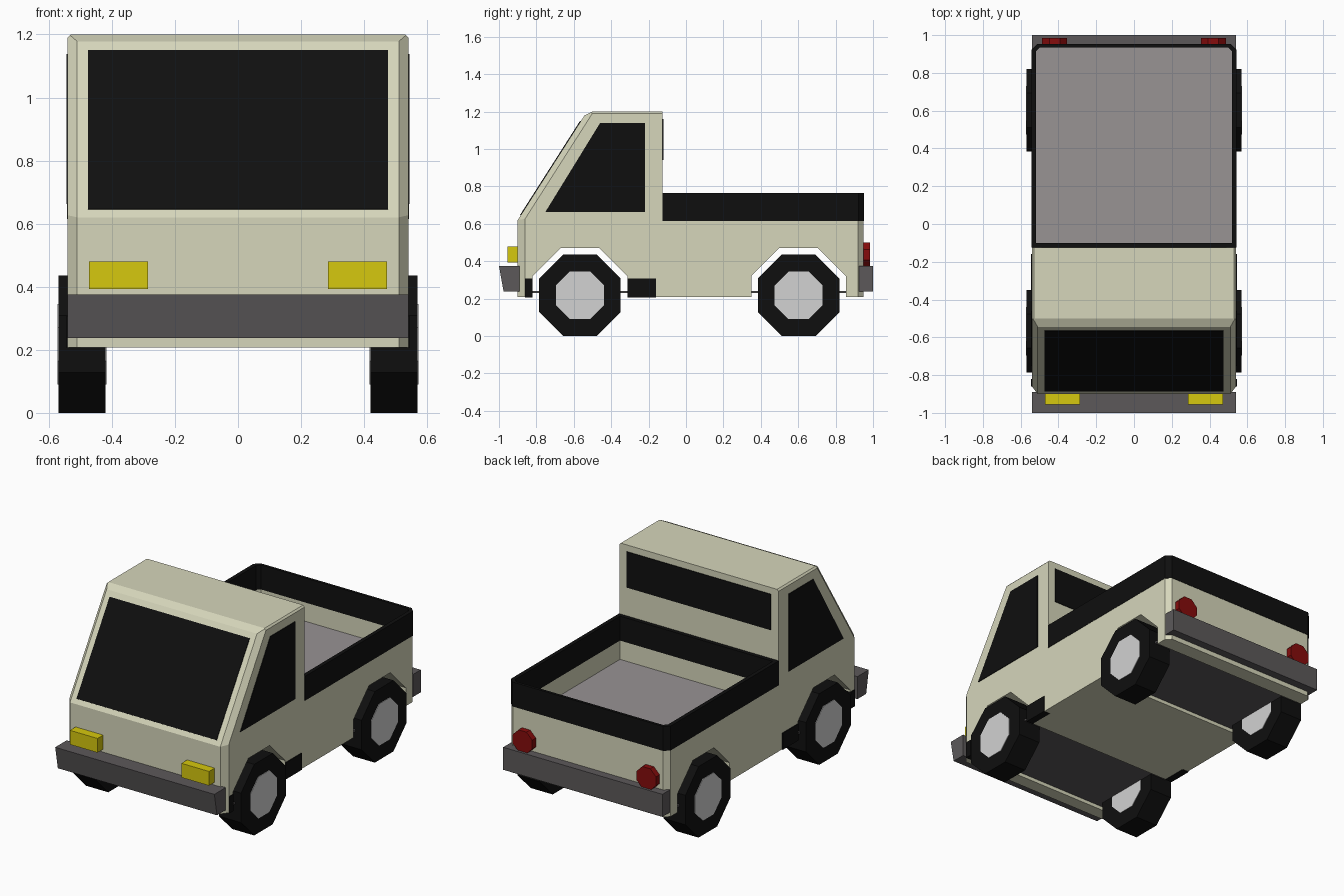
import bpy, bmesh, math
from mathutils import Vector

if "Cube" in bpy.data.objects:
    bpy.data.objects.remove(bpy.data.objects["Cube"])


def material(name, r, g, b):
    # sRGB bytes to linear
    lin = [((c / 255 + 0.055) / 1.055) ** 2.4 if c > 10 else c / 255 / 12.92 for c in (r, g, b)]
    m = bpy.data.materials.new(name)
    m.diffuse_color = (*lin, 1)
    m.use_nodes = True
    m.node_tree.nodes["Principled BSDF"].inputs["Base Color"].default_value = m.diffuse_color
    return m


CREAM = material("cream paint", 214, 214, 187)
BLACK = material("black", 15, 15, 15)
GREY = material("dark grey", 92, 89, 90)
FLOOR = material("bed grey", 152, 147, 148)
HUB = material("hub silver", 210, 210, 210)
YELLOW = material("headlight yellow", 214, 200, 14)
RED = material("tail light red", 134, 12, 12)


def place(axis, a, b, t):
    return {"x": (t, a, b), "y": (a, t, b), "z": (a, b, t)}[axis]


def prism_mesh(pts, axis, lo, hi):
    bm = bmesh.new()
    rings = [[bm.verts.new(place(axis, a, b, t)) for a, b in pts] for t in (lo, hi)]
    bm.faces.new(rings[0])
    bm.faces.new(rings[1])
    n = len(pts)
    for i in range(n):
        j = (i + 1) % n
        bm.faces.new((rings[0][i], rings[0][j], rings[1][j], rings[1][i]))
    bmesh.ops.recalc_face_normals(bm, faces=bm.faces)
    return bm


def finish(name, bm, *mats):
    me = bpy.data.meshes.new(name)
    bm.to_mesh(me)
    bm.free()
    for m in mats:
        me.materials.append(m)
    ob = bpy.data.objects.new(name, me)
    bpy.context.collection.objects.link(ob)
    return ob


def prism(name, pts, axis, lo, hi, mat):
    return finish(name, prism_mesh(pts, axis, lo, hi), mat)


def rect(a0, a1, b0, b1):
    return [(a0, b0), (a1, b0), (a1, b1), (a0, b1)]


def octagon(a, b, apothem):
    r = apothem / math.cos(math.pi / 8)
    return [(a + r * math.cos((i + 0.5) * math.pi / 4), b + r * math.sin((i + 0.5) * math.pi / 4))
            for i in range(8)]


W, BASE, BED = 0.54, 0.208, 0.50
AXLES = {"front": -0.567, "rear": 0.602}


# Body: side profile with wheel arches, bed floor and cab
def arch(y):
    return [(y - 0.253, BASE), (y - 0.253, 0.32), (y - 0.103, 0.47),
            (y + 0.103, 0.47), (y + 0.253, 0.32), (y + 0.253, BASE)]


profile = [(-0.9, BASE)] + arch(AXLES["front"]) + arch(AXLES["rear"]) + [
    (0.95, BASE), (0.95, BED), (-0.125, BED), (-0.125, 1.2), (-0.53, 1.2), (-0.9, 0.62)]
bm = prism_mesh(profile, "x", -W, W)

# Chamfers cut along the corners of the body
glass_n = Vector((0, -0.58, 0.37)).normalized()
cuts = [((0, -0.53, 1.185), Vector((0, -0.5, 1)))]
for s in (-1, 1):
    cuts += [((s * 0.51, -0.9, 0), Vector((s * 0.04, -0.03, 0))),
             ((s * 0.51, -0.9, 0.62), glass_n + Vector((s, 0, 0))),
             ((s * 0.51, 0.95, 0), Vector((s, 1, 0))),
             ((s * 0.53, 0, 1.2), Vector((s, 0, 1)))]
for co, no in cuts:
    bmesh.ops.bisect_plane(bm, geom=bm.verts[:] + bm.edges[:] + bm.faces[:], dist=1e-5,
                           plane_co=co, plane_no=no.normalized(), clear_outer=True)
    bmesh.ops.holes_fill(bm, edges=[e for e in bm.edges if e.is_boundary], sides=0)
bmesh.ops.recalc_face_normals(bm, faces=bm.faces)
for f in bm.faces:
    c = f.calc_center_median()
    if f.normal.z > 0.9 and abs(c.z - BED) < 0.01:
        f.material_index = 1
finish("body", bm, CREAM, FLOOR)


# Bed walls and black rail: ring with cut rear corners
def bed_outline(x, y0, y1, c):
    return [(-x, y0), (x, y0), (x, y1 - c), (x - c, y1), (-x + c, y1), (-x, y1 - c)]


def bed_ring(name, z0, z1, grow, mat):
    bm = bmesh.new()
    outer = bed_outline(W + grow, -0.125, 0.95 + grow, 0.03)
    inner = bed_outline(0.518, -0.1, 0.935, 0.02)
    o0, o1, i0, i1 = [[bm.verts.new((x, y, z)) for x, y in pts]
                      for pts in (outer, inner) for z in (z0, z1)]
    for a, b in ((o0, o1), (o1, i1), (i1, i0), (i0, o0)):
        for k in range(6):
            j = (k + 1) % 6
            bm.faces.new((a[k], a[j], b[j], b[k]))
    bmesh.ops.recalc_face_normals(bm, faces=bm.faces)
    finish(name, bm, mat)


bed_ring("bed_wall", BED, 0.615, 0, CREAM)
bed_ring("bed_rail", 0.615, 0.765, 0.002, BLACK)


# Windows
def on_glass(z, off):
    y = -0.9 + (z - 0.62) * 0.37 / 0.58
    return (y + glass_n.y * off, z + glass_n.z * off)


prism("windshield", [on_glass(0.645, -0.002), on_glass(1.148, -0.002),
                     on_glass(1.148, 0.004), on_glass(0.645, 0.004)], "x", -0.475, 0.475, BLACK)
prism("rear_window", rect(-0.49, 0.49, 0.94, 1.16), "y", -0.127, -0.121, BLACK)

for side, s in (("left", 1), ("right", -1)):
    prism(f"side_window_{side}", [(-0.752, 0.663), (-0.22, 0.663), (-0.22, 1.138), (-0.46, 1.138)],
          "x", s * 0.537, s * 0.544, BLACK)
    # Lights
    prism(f"headlight_{side}", rect(s * 0.285, s * 0.472, 0.393, 0.48), "y", -0.955, -0.89, YELLOW)
    prism(f"tail_light_{side}", octagon(s * 0.42, 0.435, 0.066), "y", 0.94, 0.985, RED)
    # Black sill trim beside the front wheel
    prism(f"sill_trim_{side}", rect(-0.314, -0.16, BASE - 0.002, 0.308), "x", s * 0.50, s * 0.545, BLACK)
    prism(f"corner_trim_{side}", rect(-0.86, -0.82, BASE - 0.002, 0.308), "x", s * 0.50, s * 0.544, BLACK)
    # Wheels, with hubs showing on both faces
    for end, y in AXLES.items():
        prism(f"{end}_wheel_{side}", octagon(y, 0.218, 0.218), "x", s * 0.42, s * 0.57, BLACK)
        prism(f"{end}_hub_{side}", octagon(y, 0.218, 0.128), "x", s * 0.417, s * 0.573, HUB)

# Bumpers
prism("front_bumper", [(-1.0, 0.375), (-0.975, 0.237), (-0.89, 0.237), (-0.89, 0.375)],
      "x", -W, W, GREY)
prism("rear_bumper", rect(0.925, 1.0, 0.237, 0.375), "x", -W, W, GREY)

# Underbody plates closing the wheel wells
for end, y in AXLES.items():
    prism(f"{end}_underplate", rect(y - 0.253, y + 0.253, 0.23, 0.242), "x", -0.53, 0.53, GREY)
